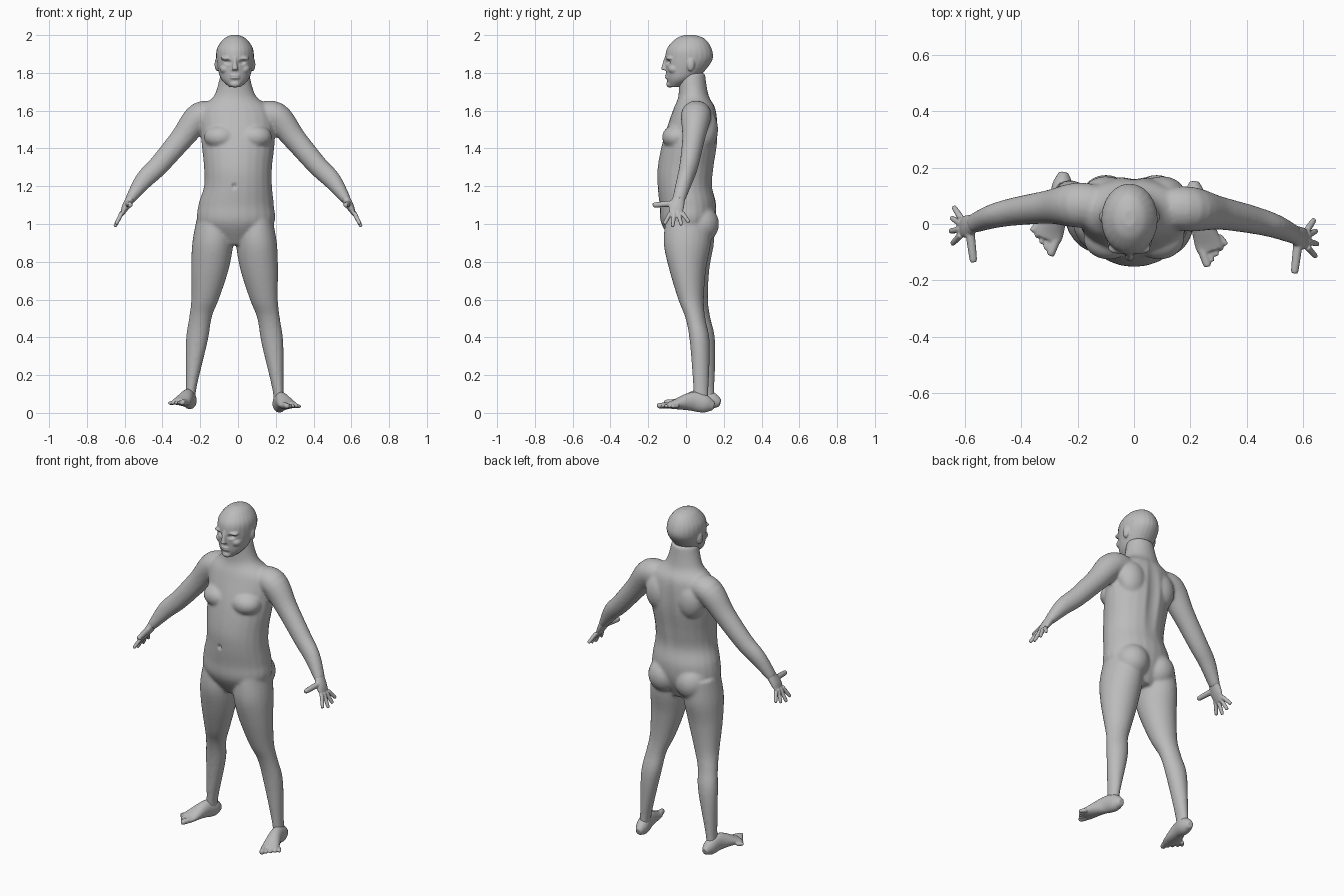
import bpy, bmesh, math
from mathutils import Vector, Matrix

if "Cube" in bpy.data.objects:
    bpy.data.objects.remove(bpy.data.objects["Cube"])

GREY = (0.5, 0.5, 0.5, 1)
clay = bpy.data.materials.new("plain_grey")
clay.diffuse_color = GREY
clay.use_nodes = True
clay.node_tree.nodes["Principled BSDF"].inputs["Base Color"].default_value = GREY

X_AXIS, Y_AXIS, Z_AXIS = Matrix.Identity(3)


def spline(rows, steps=5):
    """Catmull-Rom interpolation of equal-length rows."""
    smooth = []
    last = len(rows) - 1
    for i in range(last):
        before, start, end, after = rows[max(i - 1, 0)], rows[i], rows[i + 1], rows[min(i + 2, last)]
        for k in range(steps):
            t = k / steps
            smooth.append([b + .5 * t * (c - a + t * (2 * a - 5 * b + 4 * c - d + t * (3 * (b - c) + d - a)))
                           for a, b, c, d in zip(before, start, end, after)])
    return smooth + [list(rows[last])]


def section(z, half, front, back, x=0):
    """Level ellipse given by its half width and its front and back edges."""
    return x, (front + back) / 2, z, half, (back - front) / 2


def loft(bm, rows, place=Vector, ref=Y_AXIS, level=False, sides=24):
    """Tube of ellipses; row = x, y, z, half size across ref, half size along ref."""
    rows = spline(rows)
    points = [Vector(row[:3]) for row in rows]
    last = len(rows) - 1
    rings = []
    for i, (*_, across, along) in enumerate(rows):
        path = points[min(i + 1, last)] - points[max(i - 1, 0)]
        tangent = Z_AXIS if level else path.normalized()
        u = (ref - tangent * ref.dot(tangent)).normalized()
        v = tangent.cross(u)
        angles = [math.tau * k / sides for k in range(sides)]
        rings.append([bm.verts.new(place(points[i] + v * across * math.cos(a) + u * along * math.sin(a)))
                      for a in angles])
    for low, high in zip(rings, rings[1:]):
        for k in range(sides):
            n = (k + 1) % sides
            bm.faces.new((low[k], low[n], high[n], high[k]))
    bm.faces.new(rings[0])
    bm.faces.new(rings[last])


def digit(bm, base, tip, radius, place, ref=Y_AXIS):
    """Finger or toe with a rounded tip."""
    near = base.lerp(tip, .9)
    loft(bm, [(*base, radius, radius), (*near, radius * .8, radius * .8), (*tip, radius * .4, radius * .4)],
         place, ref)


def blob(bm, centre, radii):
    matrix = Matrix.Translation(centre) @ Matrix.Diagonal((*radii, 1))
    bmesh.ops.create_uvsphere(bm, u_segments=24, v_segments=16, radius=1, matrix=matrix)


def finish(name, bm, voxel, smooth, dents=()):
    """Fuse the pieces into one skin, relax it, then press in soft dents."""
    bmesh.ops.recalc_face_normals(bm, faces=bm.faces)
    mesh = bpy.data.meshes.new(name)
    bm.to_mesh(mesh)
    bm.free()
    obj = bpy.data.objects.new(name, mesh)
    bpy.context.collection.objects.link(obj)
    fuse = obj.modifiers.new("fuse", 'REMESH')
    fuse.mode, fuse.voxel_size = 'VOXEL', voxel
    relax = obj.modifiers.new("relax", 'SMOOTH')
    relax.factor, relax.iterations = .5, smooth
    skin = bpy.data.meshes.new_from_object(obj.evaluated_get(bpy.context.evaluated_depsgraph_get()))
    obj.modifiers.clear()
    obj.data = skin
    for centre, size, push in dents:
        for vert in skin.vertices:
            distance = sum(((a - b) / s) ** 2 for a, b, s in zip(vert.co, centre, size))
            if distance < 1:
                vert.co.y += push * (1 - distance) ** 2
    skin.materials.clear()
    skin.materials.append(clay)
    skin.shade_smooth()


def arm_place(side):
    """Mirror an arm, with the left one a little further forward."""
    return lambda p: Vector((side * p.x, p.y - .035 * side * p.x, p.z))


def leg_place(side):
    """Mirror a leg, with the right one slightly higher and further back."""
    lift = .018 if side < 0 else 0
    return lambda p: Vector((side * p.x - .018, p.y - .07 * side * p.x, p.z + lift * max(0, 1 - p.z)))


# Torso and neck, from the crotch up
body = bmesh.new()
loft(body, [section(z=.89, half=.1, front=-.06, back=.1, x=-.01),
            section(z=1, half=.2, front=-.13, back=.15, x=-.01),
            section(z=1.1, half=.2, front=-.14, back=.16, x=-.01),
            section(z=1.2, half=.18, front=-.15, back=.14),
            section(z=1.3, half=.18, front=-.15, back=.15),
            section(z=1.45, half=.195, front=-.12, back=.17),
            section(z=1.6, half=.19, front=-.07, back=.16, x=-.01),
            section(z=1.68, half=.11, front=-.04, back=.12, x=-.016),
            section(z=1.8, half=.075, front=-.04, back=.1, x=-.016)], level=True)
for side in (1, -1):
    # Chest muscle, shoulder blade and buttock
    blob(body, (side * .09, -.05, 1.46), (.09, .077, .065))
    blob(body, (side * .1, .1, 1.5), (.085, .07, .11))
    blob(body, (side * .09 - .01, .08, 1), (.095, .095, .1))
    # Arm: inner shoulder, deltoid, upper arm, elbow, forearm, wrist
    loft(body, [(.1, .06, 1.58, .06, .07), (.2, .06, 1.57, .076, .08), (.3, .05, 1.45, .062, .06),
                (.42, .03, 1.31, .054, .05), (.5, .01, 1.23, .048, .043), (.575, -.02, 1.125, .026, .034)],
         arm_place(side))
    # Leg: hip, thigh, knee, calf, ankle
    loft(body, [section(z=1.03, half=.09, front=-.1, back=.14, x=.11),
                section(z=.9, half=.108, front=-.11, back=.14, x=.116),
                section(z=.76, half=.1, front=-.08, back=.115, x=.13),
                section(z=.6, half=.074, front=-.03, back=.105, x=.155),
                section(z=.5, half=.06, front=.01, back=.115, x=.18),
                section(z=.37, half=.058, front=.035, back=.14, x=.2),
                section(z=.12, half=.029, front=.055, back=.135, x=.23),
                section(z=.05, half=.032, front=.055, back=.135, x=.235)], leg_place(side), level=True)
spine = ((0, .17, 1.4), (.05, .13, .3), -.012)
navel = ((-.02, -.15, 1.2), (.015, .05, .02), .015)
finish("body", body, .0085, 7, [spine, navel])

for side, label in ((1, "left"), (-1, "right")):
    # Hand: flat palm, fanned fingers and a forward thumb
    hand = bmesh.new()
    put = arm_place(side)
    loft(hand, [(.563, -.014, 1.145, .025, .03), (.595, -.03, 1.09, .02, .04), (.617, -.033, 1.045, .008, .03)], put)
    down_arm = Vector((.45, 0, -.9))
    for i in range(4):
        spread = .35 * i - .45
        knuckle = Vector((.615, .02 * i - .06, 1.06))
        reach = .084 - .008 * abs(i - 1)
        tip = knuckle + reach * (down_arm * math.cos(spread) + Y_AXIS * math.sin(spread))
        digit(hand, knuckle, tip, .012, put)
    digit(hand, Vector((.585, -.03, 1.11)), Vector((.57, -.155, 1.1)), .017, put, X_AXIS)
    finish(label + "_hand", hand, .004, 3)

    # Foot: heel, instep and ball, then toes shrinking outward
    foot = bmesh.new()
    put = leg_place(side)
    loft(foot, [(.232, .165, .035, .02, .018), (.236, .12, .047, .047, .036), (.25, .05, .06, .05, .037),
                (.28, -.045, .044, .024, .049), (.29, -.075, .04, .016, .046)], put, X_AXIS)
    for i in range(5):
        base = Vector((.256, -.06, .04)).lerp(Vector((.32, -.02, .036)), i / 4)
        tip = Vector((.28, -.132, .038)).lerp(Vector((.347, -.05, .034)), i / 4)
        digit(foot, base, tip, .018 if i == 0 else .012, put, X_AXIS)
    finish(label + "_foot", foot, .005, 3)

# Head: chin, jaw and skull
head = bmesh.new()
MID = -.016
loft(head, [section(z=1.725, half=.03, front=-.09, back=-.03, x=MID),
            section(z=1.76, half=.068, front=-.1, back=.04, x=MID),
            section(z=1.8, half=.086, front=-.105, back=.09, x=MID),
            section(z=1.87, half=.099, front=-.11, back=.14, x=MID),
            section(z=1.93, half=.095, front=-.1, back=.135, x=MID),
            section(z=1.98, half=.06, front=-.055, back=.1, x=MID),
            section(z=2, half=.02, front=-.01, back=.05, x=MID)], level=True)
# Nose, chin and lips
loft(head, [(MID, -.1, 1.88, .009, .014), (MID, -.112, 1.85, .01, .012), (MID, -.118, 1.815, .018, .014)])
blob(head, (MID, -.085, 1.74), (.028, .02, .018))
for z in (1.786, 1.774):
    blob(head, (MID, -.098, z), (.028, .014, .007))
# Brows, cheeks and ears
for side in (1, -1):
    blob(head, (MID + side * .04, -.085, 1.877), (.036, .021, .011))
    blob(head, (MID + side * .05, -.06, 1.82), (.03, .034, .026))
    blob(head, (MID + side * .094, .025, 1.845), (.014, .021, .036))
sockets = [((MID + side * .038, -.1, 1.857), (.026, .06, .017), .016) for side in (1, -1)]
finish("head", head, .005, 3, sockets)
